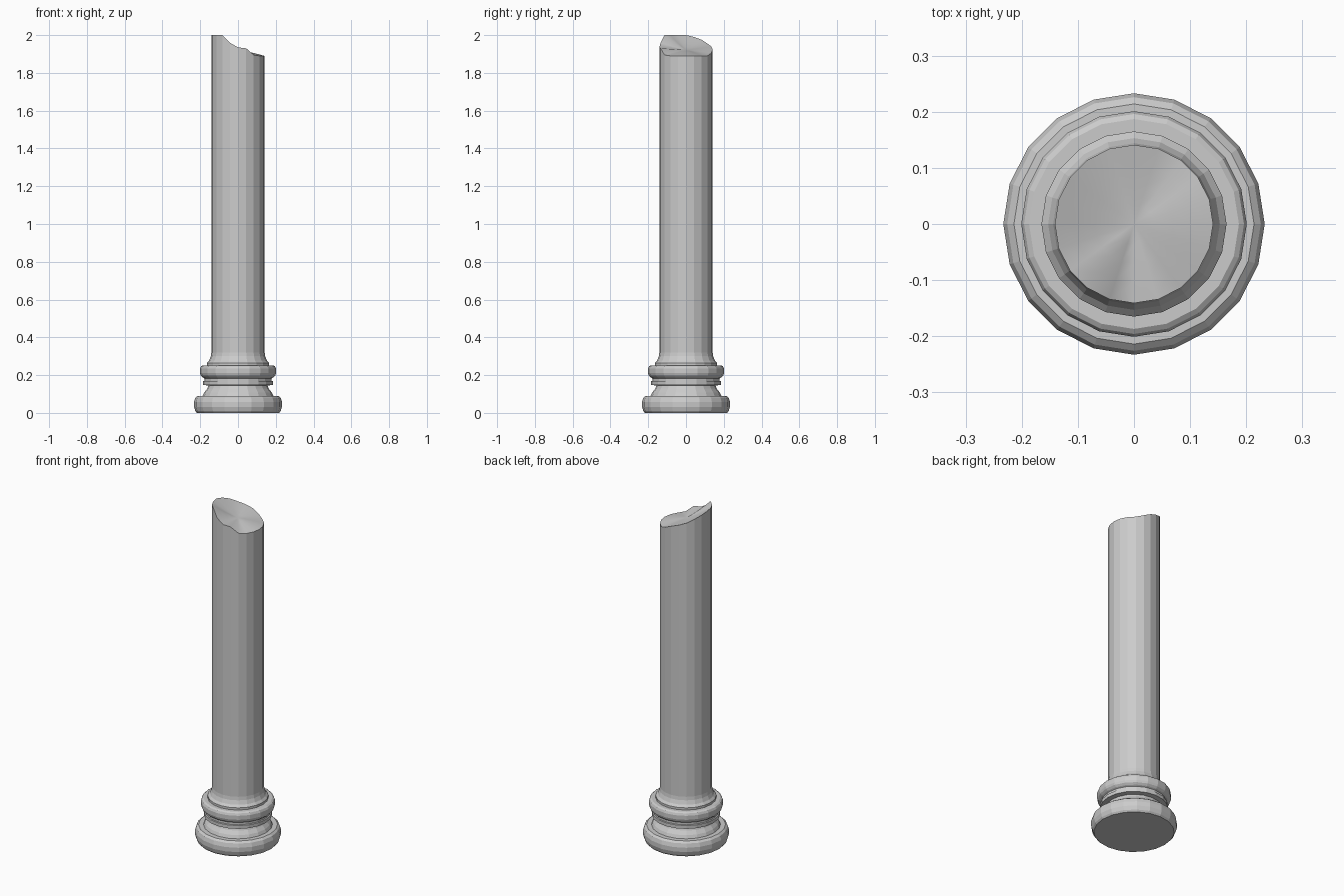
import bpy, bmesh
from math import cos, sin, tau

if "Cube" in bpy.data.objects:
    bpy.data.objects.remove(bpy.data.objects["Cube"])

SIDES = 20


def ring(bm, r, heights):
    return [bm.verts.new((r * cos(tau * k / SIDES), r * sin(tau * k / SIDES), h))
            for k, h in enumerate(heights)]


def bridge(bm, a, b, smooth=False):
    for k in range(SIDES):
        n = (k + 1) % SIDES
        bm.faces.new((a[k], a[n], b[n], b[k])).smooth = smooth


# Moulded base profile: lower torus, scotia, fillets, upper torus, flare to shaft
profile = [(0.218, 0.0), (0.226, 0.01), (0.233, 0.032), (0.233, 0.058), (0.226, 0.08),
           (0.214, 0.09), (0.187, 0.09), (0.179, 0.108), (0.163, 0.128), (0.156, 0.145),
           (0.184, 0.148), (0.184, 0.168), (0.178, 0.17), (0.178, 0.183), (0.187, 0.188),
           (0.197, 0.198), (0.201, 0.21), (0.201, 0.234), (0.196, 0.246), (0.187, 0.252),
           (0.165, 0.252), (0.165, 0.265), (0.153, 0.278), (0.144, 0.3), (0.141, 0.32)]

# Height of the broken rim, counter-clockwise from +x
rim = [1.89, 1.89, 1.89, 1.89, 1.905, 1.925, 1.94, 1.955, 1.975, 1.99,
       2.0, 2.0, 2.0, 2.0, 1.96, 1.935, 1.93, 1.895, 1.89, 1.89]
CENTRE_Z = 1.922

bm = bmesh.new()
rings = [ring(bm, r, [z] * SIDES) for r, z in profile]
bm.faces.new(rings[0][::-1])
rings.append(ring(bm, 0.141, rim))
for lower, upper in zip(rings, rings[1:]):
    bridge(bm, lower, upper)

# Slightly dished fracture surface
prev = ring(bm, 0.141, rim)
for t in (0.75, 0.5, 0.25):
    nxt = ring(bm, 0.141 * t, [CENTRE_Z + (h - CENTRE_Z) * t ** 1.2 for h in rim])
    bridge(bm, prev, nxt, True)
    prev = nxt
tip = bm.verts.new((0, 0, CENTRE_Z))
for k in range(SIDES):
    bm.faces.new((prev[k], prev[(k + 1) % SIDES], tip)).smooth = True
bmesh.ops.remove_doubles(bm, verts=bm.verts, dist=1e-5)

mesh = bpy.data.meshes.new("broken_column")
bm.to_mesh(mesh)
bm.free()
bpy.context.collection.objects.link(bpy.data.objects.new("broken_column", mesh))
